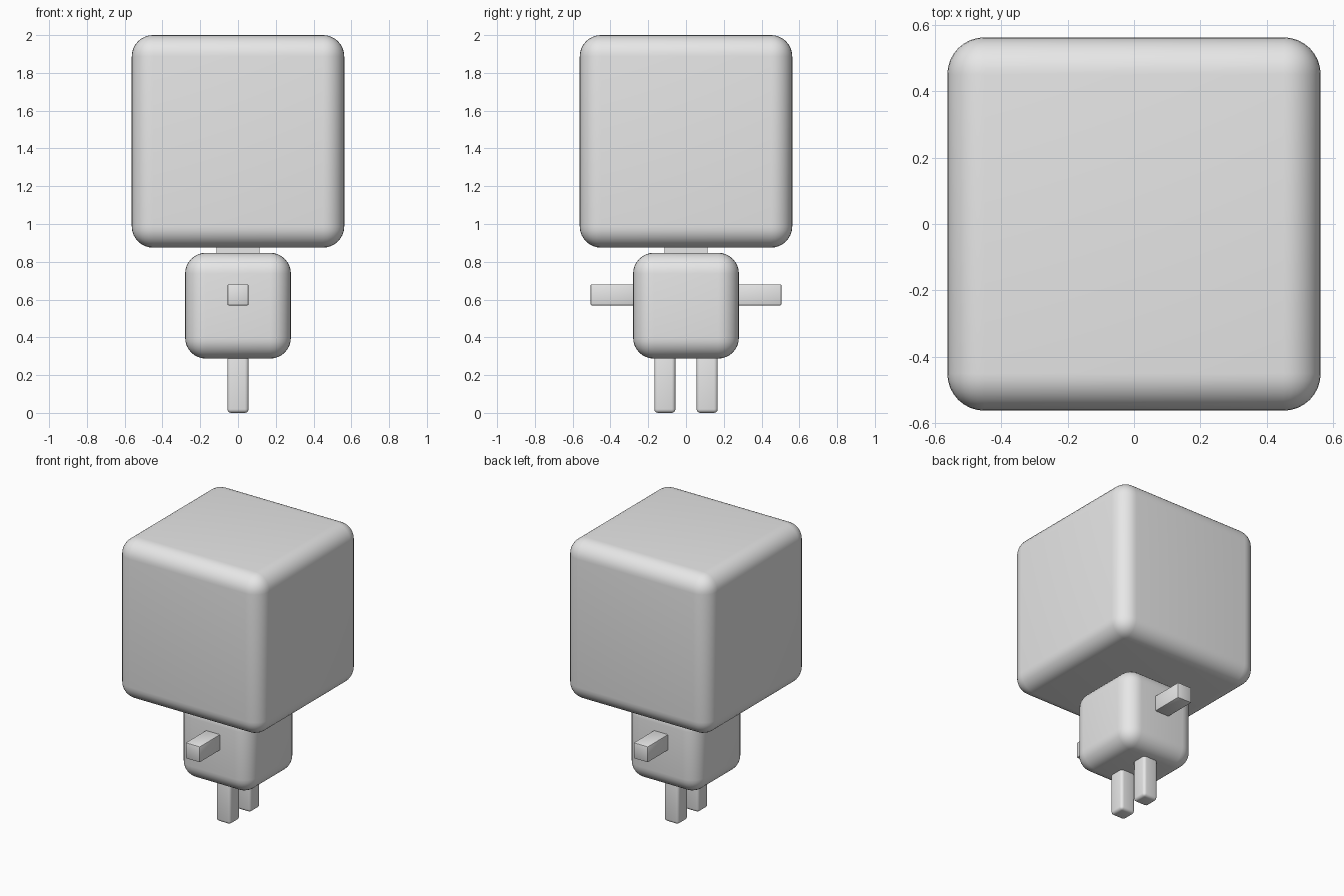
import bpy

if "Cube" in bpy.data.objects:
    bpy.data.objects.remove(bpy.data.objects["Cube"])

grey = bpy.data.materials.new("plain grey")
grey.diffuse_color = (0.8, 0.8, 0.8, 1)
grey.use_nodes = True
grey.node_tree.nodes["Principled BSDF"].inputs["Base Color"].default_value = grey.diffuse_color


def block(name, center, size, radius, segments):
    """Box with rounded edges, smooth shaded."""
    bpy.ops.mesh.primitive_cube_add(size=1, location=center)
    ob = bpy.context.object
    ob.name = name
    ob.scale = size
    bpy.ops.object.transform_apply(location=False, rotation=False, scale=True)
    ob.data.materials.append(grey)
    if radius:
        mod = ob.modifiers.new("rounding", 'BEVEL')
        mod.width = radius
        mod.segments = segments
        bpy.ops.object.modifier_apply(modifier=mod.name)
        bpy.ops.object.shade_smooth_by_angle()
    return ob


# Head, neck and torso
block("head", (0, 0, 1.4375), (1.125, 1.125, 1.125), 0.112, 8)
block("neck", (0, 0, 0.86), (0.23, 0.23, 0.14), 0, 1)
block("torso", (0, 0, 0.5675), (0.56, 0.56, 0.56), 0.11, 8)

# Paired limbs along the y axis
for side, s in (("front", -1), ("back", 1)):
    block(side + "_arm", (0, s * 0.3825, 0.625), (0.112, 0.245, 0.112), 0.007, 2)
    block(side + "_leg", (0, s * 0.112, 0.16), (0.112, 0.112, 0.32), 0.02, 4)
